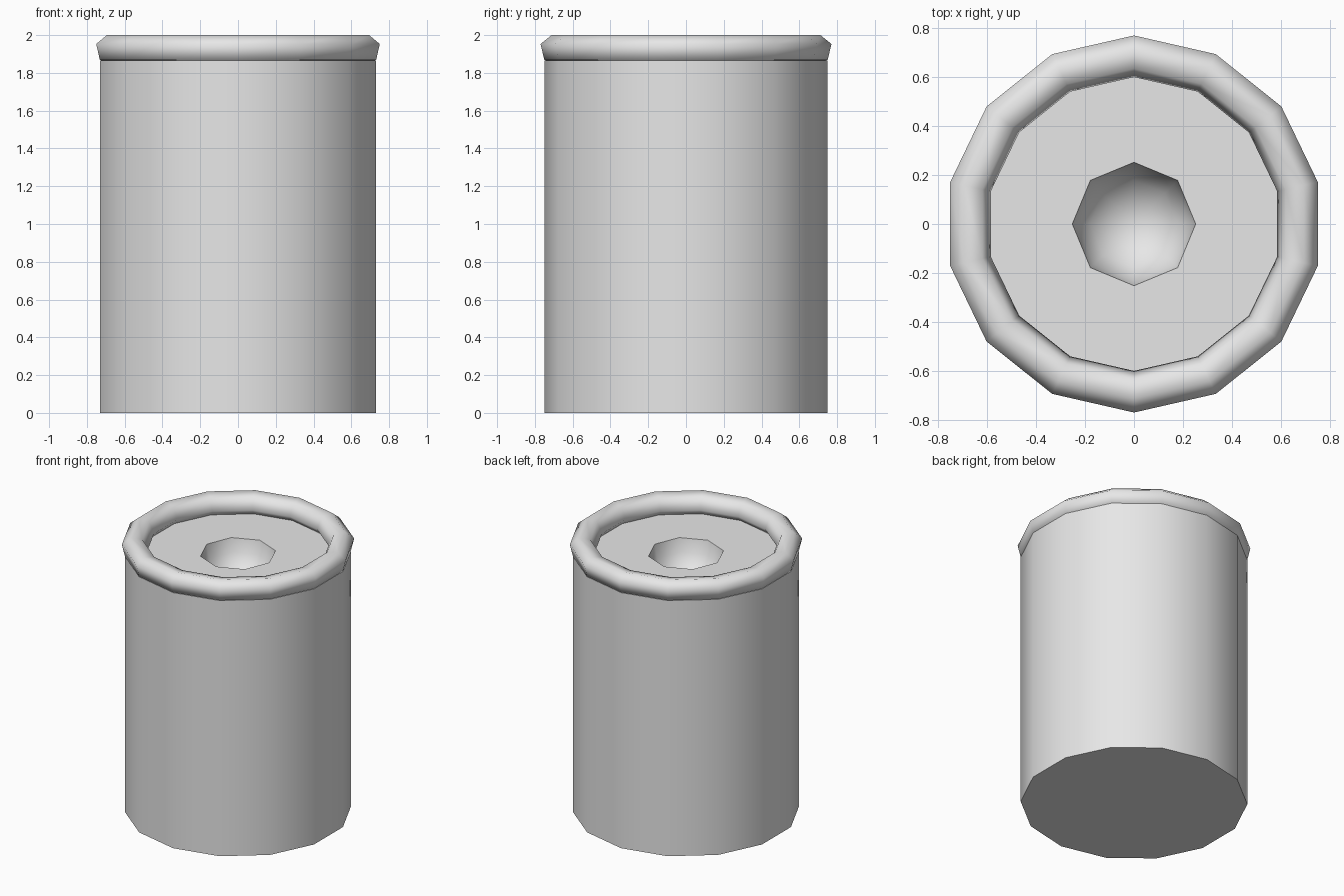
import bpy, bmesh
from math import sin, cos, pi, radians

default = bpy.data.objects.get("Cube")
if default:
    bpy.data.objects.remove(default, do_unlink=True)

SIDES = 14
BODY_R, BODY_TOP = 0.75, 1.866
BOWL_R, BOWL_SIDES, BOWL_RINGS = 0.252, 8, 4

grey = bpy.data.materials.new("light grey")
grey.use_nodes = True
colour = (0.8, 0.8, 0.8, 1)
grey.diffuse_color = colour
grey.node_tree.nodes["Principled BSDF"].inputs["Base Color"].default_value = colour


def ring(bm, radius, z, sides):
    """Ring of vertices with one corner pointing to +y."""
    step = 2 * pi / sides
    return [bm.verts.new((radius * sin(-i * step), radius * cos(i * step), z))
            for i in range(sides)]


def bridge(bm, a, b):
    """Quads between two rings."""
    n = len(a)
    for i in range(n):
        j = (i + 1) % n
        bm.faces.new((a[i], a[j], b[j], b[i]))


def loop_edges(bm, verts):
    return [bm.edges.get((verts[i - 1], verts[i])) for i in range(len(verts))]


def finish(bm, name, angle):
    bmesh.ops.recalc_face_normals(bm, faces=bm.faces)
    mesh = bpy.data.meshes.new(name)
    bm.to_mesh(mesh)
    bm.free()
    mesh.materials.append(grey)
    obj = bpy.data.objects.new(name, mesh)
    bpy.context.collection.objects.link(obj)
    bpy.ops.object.select_all(action='DESELECT')
    obj.select_set(True)
    bpy.context.view_layer.objects.active = obj
    bpy.ops.object.shade_smooth_by_angle(angle=radians(angle))
    return obj


# Body: solid drum with a round bowl sunk into its top
bm = bmesh.new()
bottom = ring(bm, BODY_R, 0, SIDES)
top = ring(bm, BODY_R, BODY_TOP, SIDES)
bridge(bm, bottom, top)
bm.faces.new(bottom)

mouth = previous = ring(bm, BOWL_R, BODY_TOP, BOWL_SIDES)
for k in range(1, BOWL_RINGS):
    a = k * pi / 2 / BOWL_RINGS
    current = ring(bm, BOWL_R * cos(a), BODY_TOP - BOWL_R * sin(a), BOWL_SIDES)
    bridge(bm, previous, current)
    previous = current
pole = bm.verts.new((0, 0, BODY_TOP - BOWL_R))
for i in range(BOWL_SIDES):
    bm.faces.new((previous[i - 1], previous[i], pole))

bmesh.ops.triangle_fill(bm, use_beauty=True,
                        edges=loop_edges(bm, top) + loop_edges(bm, mouth))
finish(bm, "drum_body", 60)

# Rim: six-sided tube around the top edge
profile = [(0.75, 1.868), (0.77, 1.953), (0.712, 2.0),
           (0.635, 1.985), (0.6, 1.905), (0.64, 1.85)]
bm = bmesh.new()
rings = [ring(bm, r, z, SIDES) for r, z in profile]
for i in range(len(rings)):
    bridge(bm, rings[i - 1], rings[i])
finish(bm, "top_rim", 180)
